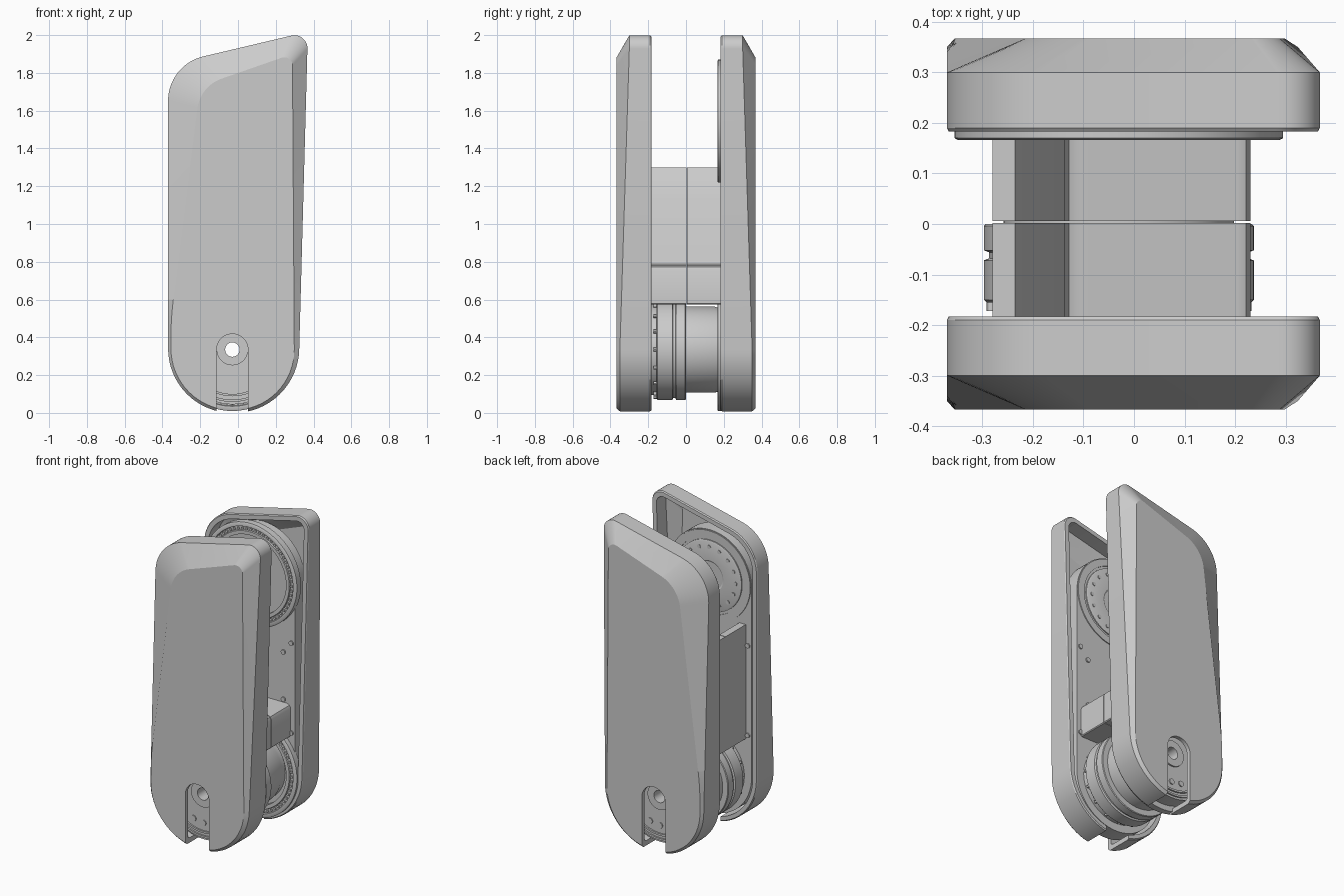
import bpy, bmesh, math
from mathutils import Matrix, Vector

cube = bpy.data.objects.get("Cube")
if cube:
    bpy.data.objects.remove(cube, do_unlink=True)

grey = bpy.data.materials.new("plain grey")
grey.use_nodes = True
grey.diffuse_color = (0.6, 0.6, 0.6, 1)
grey.node_tree.nodes["Principled BSDF"].inputs["Base Color"].default_value = grey.diffuse_color

AX, LOW, HIGH = -0.03, 0.335, 1.545   # joint axis x, lower and upper joint heights


def select(ob):
    bpy.ops.object.select_all(action='DESELECT')
    ob.select_set(True)
    bpy.context.view_layer.objects.active = ob


def smooth(ob, angle):
    select(ob)
    bpy.ops.object.shade_smooth_by_angle(angle=math.radians(angle))


def finish(name, bm, angle=30):
    bmesh.ops.recalc_face_normals(bm, faces=bm.faces)
    me = bpy.data.meshes.new(name)
    bm.to_mesh(me)
    bm.free()
    me.materials.append(grey)
    ob = bpy.data.objects.new(name, me)
    bpy.context.collection.objects.link(ob)
    smooth(ob, angle)
    return ob


def rounded(corners, n=16):
    """Outline with each (x, z, t) corner rounded by an arc starting t from the corner."""
    pts = []
    for i, (x, z, t) in enumerate(corners):
        p = Vector((x, z))
        a = (Vector(corners[i - 1][:2]) - p).normalized()
        b = (Vector(corners[(i + 1) % len(corners)][:2]) - p).normalized()
        w = (a - b).length / 2
        for k in range(n + 1):
            u = k / n
            c0, c1, c2 = (1 - u) ** 2, 2 * u * (1 - u) * w, u * u
            pts.append(((p + a * t) * c0 + p * c1 + (p + b * t) * c2) / (c0 + c1 + c2))
    return pts


def loft(name, loops):
    """Skin a stack of matching 3D loops and cap both ends."""
    bm = bmesh.new()
    rings = [[bm.verts.new(p) for p in lp] for lp in loops]
    for r0, r1 in zip(rings, rings[1:]):
        for i in range(len(r0)):
            bm.faces.new((r0[i - 1], r0[i], r1[i], r1[i - 1]))
    bm.faces.new(rings[0])
    bm.faces.new(rings[-1])
    return finish(name, bm)


def prism(name, outline, y0, y1):
    return loft(name, [[(p[0], y, p[1]) for p in outline] for y in (y0, y1)])


def lathe(name, profile, z, seg=72):
    """Closed (radius, y) profile spun about a joint axis."""
    bm = bmesh.new()
    rings = [[bm.verts.new((AX + r * math.cos(k * math.tau / seg), y,
                            z + r * math.sin(k * math.tau / seg))) for r, y in profile]
             for k in range(seg)]
    for k in range(seg):
        for i in range(len(profile)):
            bm.faces.new((rings[k - 1][i - 1], rings[k - 1][i], rings[k][i], rings[k][i - 1]))
    return finish(name, bm)


def tube(name, r0, r1, y0, y1, z):
    return lathe(name, [(r0, y0), (r1, y0), (r1, y1), (r0, y1)], z)


def studs(name, places, radius, y0, y1, seg=12):
    """Short bolts pointing along y at (x, z) places."""
    bm = bmesh.new()
    for x, z in places:
        m = Matrix.Translation((x, (y0 + y1) / 2, z)) @ Matrix.Rotation(math.pi / 2, 4, 'X')
        bmesh.ops.create_cone(bm, cap_ends=True, segments=seg, radius1=radius,
                              radius2=radius, depth=abs(y1 - y0), matrix=m)
    return finish(name, bm)


def circle(r, z, count):
    return [(AX + r * math.cos(k * math.tau / count), z + r * math.sin(k * math.tau / count))
            for k in range(count)]


def cut(ob, cutter, angle):
    cutter.hide_render = True
    mod = ob.modifiers.new("cut", 'BOOLEAN')
    mod.operation, mod.solver, mod.object = 'DIFFERENCE', 'EXACT', cutter
    select(ob)
    bpy.ops.object.modifier_apply(modifier=mod.name)
    bpy.data.objects.remove(cutter, do_unlink=True)
    smooth(ob, angle)


def arch(r, bottom):
    arc = [(AX + r * math.cos(k * math.pi / 24), LOW + r * math.sin(k * math.pi / 24))
           for k in range(25)]
    return arc + [(AX - r, bottom), (AX + r, bottom)]


def stadium(r):
    low = [(AX - r * math.cos(k * math.pi / 32), LOW - r * math.sin(k * math.pi / 32))
           for k in range(33)]
    return low + [(2 * AX - x, LOW + HIGH - z) for x, z in low]


# Cover outlines: full silhouette, flat face, cavity rim and cavity floor
outer = rounded([(-0.37, 0, 0.34), (0.315, 0, 0.335), (0.37, 2.018, 0.09),
                 (-0.37, 1.843, 0.19), (-0.37, 0.5, 0.1)])
face = rounded([(-0.355, 0.015, 0.325), (0.3, 0.015, 0.32), (0.288, 1.9, 0.06),
                (-0.2, 1.73, 0.12), (-0.355, 0.5, 0.1)])
rim = rounded([(-0.34, 0.03, 0.31), (0.285, 0.03, 0.305), (0.337, 1.978, 0.06),
               (-0.34, 1.815, 0.17), (-0.34, 0.5, 0.1)])
floor = rounded([(-0.33, 0.04, 0.3), (0.275, 0.04, 0.295), (0.265, 1.87, 0.05),
                 (-0.18, 1.7, 0.1), (-0.33, 0.5, 0.1)])


def depth(z):
    return 0.35 - 0.05 * min(1, max(0, (z - 0.35) / 1.3))


for side, s in (("front", -1), ("back", 1)):
    # Hollow cover with a chamfer that widens upwards, and a cable slot at the bottom
    cover = loft(side + "_cover", [
        [(p.x, s * 0.367, p.y) for p in face],
        [(p.x, s * depth(p.y), p.y) for p in outer],
        [(p.x, s * 0.19, p.y) for p in outer],
        [(p.x * 0.99, s * 0.183, p.y * 0.994 + 0.006) for p in outer],
        [(p.x, s * 0.183, p.y) for p in rim],
        [(p.x, s * (depth(p.y) - 0.025), p.y) for p in rim],
        [(p.x, s * 0.342, p.y) for p in floor]])
    cut(cover, prism("slot_cutter", arch(0.083, -0.1), s * 0.1, s * 0.5), 12)
    # Link frame joining the two joints
    frame = prism(side + "_frame", stadium(0.29), s * 0.2, s * 0.3)
    cut(frame, prism("bore_cutter", circle(0.08, LOW, 48), s * 0.1, s * 0.5), 30)
    studs(side + "_frame_bolts", [(AX + m * dx, z) for m in (-1, 1) for dx, z in
          ((0.265, 1.17), (0.21, 1.1), (0.21, 0.8), (0.265, 0.6))], 0.015, s * 0.192, s * 0.21)
    studs(side + "_slot_bolts", [(AX + dx, 0.15 + abs(dx) * 0.15) for dx in (-0.07, 0, 0.07)],
          0.018, s * 0.295, s * 0.306)
    # Curved ribs seen through the slot
    for i, r in enumerate((0.235, 0.265)):
        tube(f"{side}_slot_rib_{i}", r, r + 0.012, s * 0.295, s * 0.31, LOW)

# Upper joint on the front cover: bolted disc with a recessed centre
lathe("front_upper_disc", [(0.09, -0.21), (0.225, -0.21), (0.225, -0.193), (0.215, -0.189),
                           (0.1, -0.189), (0.09, -0.195)], HIGH)
tube("front_upper_collar", 0.24, 0.285, -0.21, -0.194, HIGH)
studs("front_upper_bolts", circle(0.185, HIGH, 16), 0.012, -0.195, -0.185)

# Bearing rings with rollers on the back cover
for label, z in (("lower", LOW), ("upper", HIGH)):
    lathe(label + "_bearing_ring", [(0.25, 0.21), (0.325, 0.21), (0.325, 0.17), (0.318, 0.166),
                                    (0.3, 0.166), (0.297, 0.176), (0.275, 0.176),
                                    (0.272, 0.168), (0.25, 0.168)], z, 96)
    studs(label + "_bearing_rollers", circle(0.286, z, 60), 0.008, 0.168, 0.18, 8)
tube("back_upper_disc", 0.04, 0.252, 0.185, 0.205, HIGH)

# Hollow-shaft drive at the lower joint
lathe("drive_motor", [
    (0.038, -0.31), (0.083, -0.31), (0.083, -0.2), (0.24, -0.2), (0.24, -0.155), (0.262, -0.155),
    (0.267, -0.15), (0.267, -0.072), (0.257, -0.068), (0.257, -0.056), (0.267, -0.052),
    (0.267, -0.004), (0.263, 0), (0.228, 0), (0.228, 0.15), (0.222, 0.17), (0.222, 0.2),
    (0.083, 0.2), (0.083, 0.31), (0.038, 0.31)], LOW, 96)
studs("motor_flange_bolts", circle(0.252, LOW, 16), 0.01, -0.172, -0.155)

# Middle bracket in two halves: low block with a tall spine on one side
bracket = [(-0.28, 0.575), (0.225, 0.575), (0.23, 0.58), (0.23, 0.755), (0.222, 0.772),
           (0.205, 0.78), (-0.11, 0.78), (-0.129, 0.788), (-0.137, 0.807), (-0.137, 1.13),
           (-0.235, 1.3), (-0.28, 1.3)]
prism("bracket_front_half", bracket, -0.2, 0.002)
prism("bracket_back_half", bracket, 0.006, 0.2)
